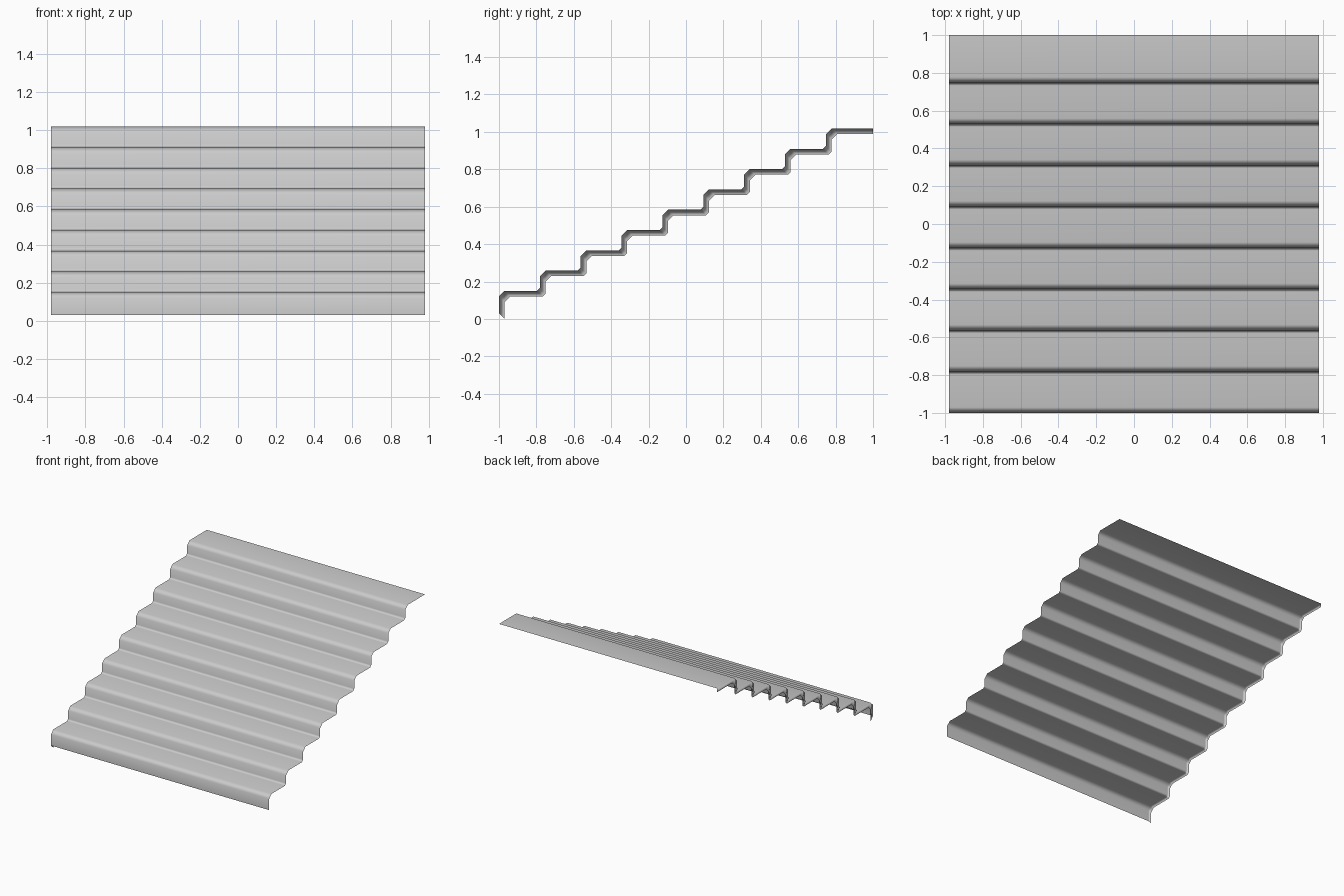
import bpy
import bmesh

cube = bpy.data.objects.get("Cube")
if cube:
    bpy.data.objects.remove(cube, do_unlink=True)

HALF_WIDTH = 0.98
STEPS = 8
RUN, RISE = 0.2185, 0.1085
BASE_TOP = 0.15          # height of the lowest tread
NOSE, FOOT = 0.03, 0.015  # bevels at tread front and riser foot
LIP = 0.03               # depth of the side lip

# Stepped profile in (y, z), from the front foot up to the back edge
profile = [(-1, 0.03)]
for i in range(STEPS + 1):
    y, z = -1 + RUN * i, BASE_TOP + RISE * i
    profile += [(y, z - NOSE), (y + NOSE, z)]
    if i < STEPS:
        profile += [(y + RUN - FOOT, z), (y + RUN, z + FOOT)]
profile.append((1, BASE_TOP + RISE * STEPS))

bm = bmesh.new()


def row(x, dy=0, dz=0):
    return [bm.verts.new((x, min(y + dy, 1), z + dz)) for y, z in profile]


def strip(a, b):
    for i in range(len(a) - 1):
        bm.faces.new((a[i], b[i], b[i + 1], a[i + 1]))


# Sheet of steps, with a lip along the right end only
lip = row(-HALF_WIDTH, LIP, -LIP)
right = row(-HALF_WIDTH)
left = row(HALF_WIDTH)
strip(right, left)
strip(lip, right)
for face in bm.faces:
    face.smooth = True

mesh = bpy.data.meshes.new("stair_sheet")
bm.to_mesh(mesh)
bm.free()
stairs = bpy.data.objects.new("stair_sheet", mesh)
bpy.context.collection.objects.link(stairs)

# Soft bevels between flat treads and risers
weighted = stairs.modifiers.new("weighted_normals", "WEIGHTED_NORMAL")
weighted.weight = 50

# Plain grey
grey = bpy.data.materials.new("plain_grey")
grey.use_nodes = True
colour = (0.6, 0.6, 0.6, 1)
grey.diffuse_color = colour
grey.node_tree.nodes["Principled BSDF"].inputs["Base Color"].default_value = colour
mesh.materials.append(grey)
